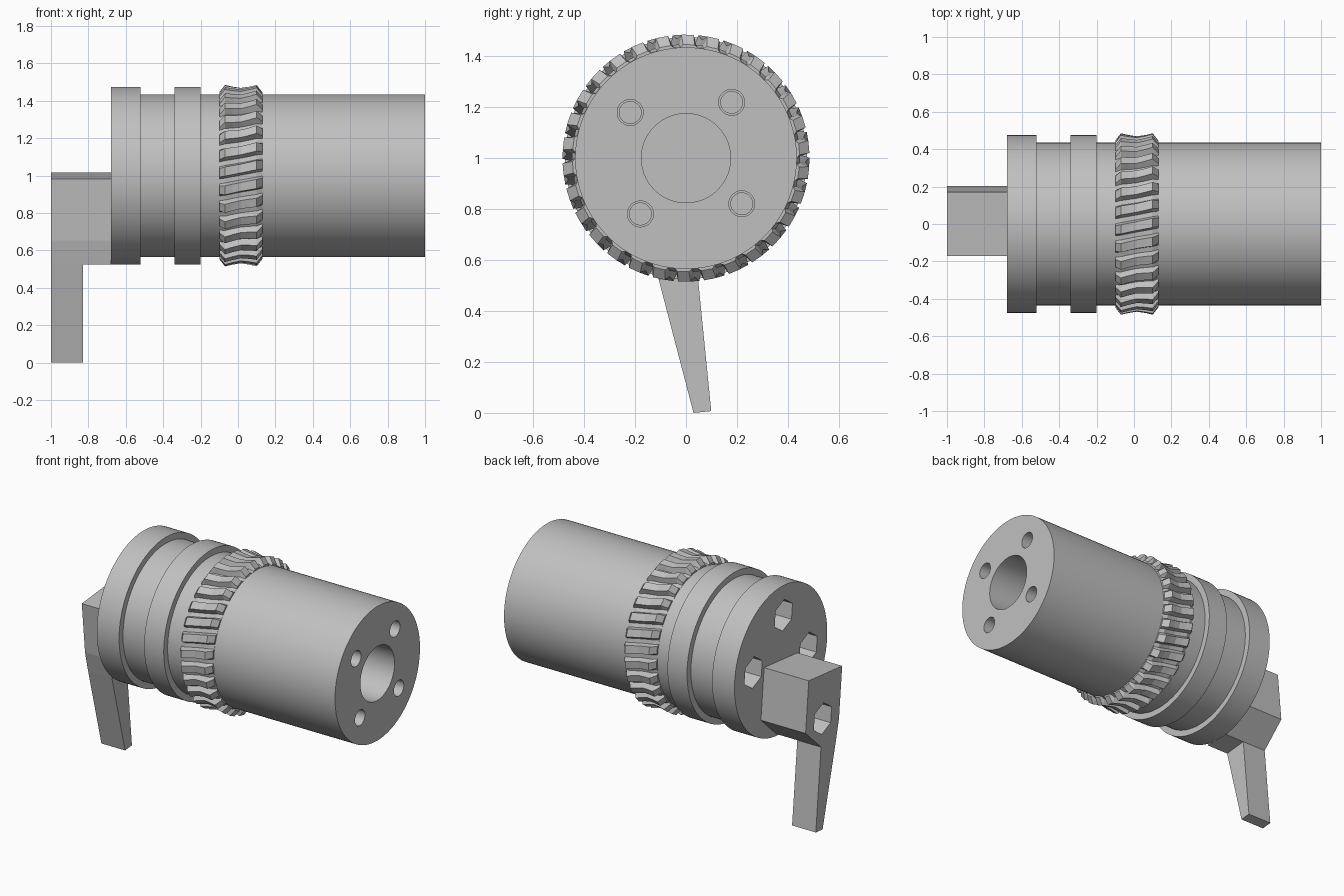
import bpy
import bmesh
from math import sin, cos, pi, radians

if "Cube" in bpy.data.objects:
    bpy.data.objects.remove(bpy.data.objects["Cube"])

GREY = 0.53
TILT = radians(5.7)      # whole assembly is turned slightly about its axis
AXIS_Z = 1.0
SEGMENTS = 96

metal = bpy.data.materials.new("plain grey")
metal.use_nodes = True
metal.diffuse_color = (GREY, GREY, GREY, 1)
metal.node_tree.nodes["Principled BSDF"].inputs["Base Color"].default_value = (GREY, GREY, GREY, 1)


def place(x, u, v):
    """Turned cross-section coordinates to world space."""
    return (x, u * cos(TILT) - v * sin(TILT), AXIS_Z + u * sin(TILT) + v * cos(TILT))


def finish(bm, name):
    bmesh.ops.recalc_face_normals(bm, faces=bm.faces)
    mesh = bpy.data.meshes.new(name)
    bm.to_mesh(mesh)
    bm.free()
    mesh.materials.append(metal)
    ob = bpy.data.objects.new(name, mesh)
    bpy.context.collection.objects.link(ob)
    return ob


def loft(name, rings, closed=False):
    """Skin matching rings of points; cap both ends unless the rings loop."""
    bm = bmesh.new()
    loops = [[bm.verts.new(p) for p in ring] for ring in rings]
    pairs = list(zip(loops, loops[1:]))
    if closed:
        pairs.append((loops[-1], loops[0]))
    else:
        bm.faces.new(loops[0])
        bm.faces.new(loops[-1])
    for a, b in pairs:
        for i in range(len(a)):
            j = (i + 1) % len(a)
            bm.faces.new((a[i], a[j], b[j], b[i]))
    return finish(bm, name)


def prism(name, outline, x0, x1):
    return loft(name, [[place(x, u, v) for u, v in outline] for x in (x0, x1)])


def circle(x, r, sides, u=0, v=0):
    """Ring with a corner pointing along +v."""
    return [place(x, u + r * sin(2 * pi * i / sides), v + r * cos(2 * pi * i / sides))
            for i in range(sides)]


def carve(ob, cutters):
    for c in cutters:
        c.hide_render = True
        mod = ob.modifiers.new("cut", "BOOLEAN")
        mod.operation = "DIFFERENCE"
        mod.solver = "EXACT"
        mod.object = c
    graph = bpy.context.evaluated_depsgraph_get()
    mesh = bpy.data.meshes.new_from_object(ob.evaluated_get(graph))
    ob.modifiers.clear()
    ob.data = mesh
    for c in cutters:
        bpy.data.objects.remove(c)


def smooth(ob):
    bpy.ops.object.select_all(action="DESELECT")
    ob.select_set(True)
    bpy.context.view_layer.objects.active = ob
    bpy.ops.object.shade_smooth_by_angle(angle=radians(25))


# Drum with two collars, and a deep bore from the +x end
DRUM, COLLAR, BORE = 0.435, 0.475, 0.175
profile = [(-0.68, COLLAR), (-0.52, COLLAR), (-0.52, DRUM), (-0.34, DRUM),
           (-0.34, COLLAR), (-0.2, COLLAR), (-0.2, DRUM), (1, DRUM),
           (1, BORE), (-0.3, BORE)]
drum = loft("drum", [circle(x, r, SEGMENTS) for x, r in profile])

# Round bolt holes at the open end, hexagonal nut pockets at the handle end
BOLT = 0.283
cutters = []
for k in range(4):
    a = k * pi / 2
    u, v = BOLT * cos(a + pi / 4), BOLT * sin(a + pi / 4)
    cutters.append(loft("bolt_hole_cutter", [
        circle(1.1, 0.051, 32, u, v), circle(0.75, 0.051, 32, u, v),
        circle(0.75, 0.043, 32, u, v), circle(0.3, 0.043, 32, u, v)]))
    if k < 3:
        u, v = BOLT * cos(a), BOLT * sin(a)
        cutters.append(loft("nut_pocket_cutter",
                            [circle(x, 0.1, 6, u, v) for x in (-0.8, -0.45)]))
carve(drum, cutters)
smooth(drum)

# Throated gear ring with slanted teeth
TEETH = 30
PITCH = 2 * pi / TEETH
# x, tip radius, root radius
stations = [(-0.1, 0.446, 0.436), (-0.07, 0.485, 0.447), (-0.03, 0.476, 0.441),
            (0.015, 0.469, 0.437), (0.06, 0.476, 0.441), (0.1, 0.485, 0.447),
            (0.13, 0.446, 0.436)]
# fraction of the pitch, on the tip or not
tooth = [(0, False), (0.28, False), (0.4, True), (0.88, True)]


def gear_ring(x, tip, root):
    ring = []
    for k in range(TEETH):
        for part, high in tooth:
            a = (k + part) * PITCH - radians(24) * x
            r = tip if high else root
            ring.append((x, r * cos(a), AXIS_Z + r * sin(a)))
    return ring


inner = [[(x, 0.42 * p[1] / DRUM, AXIS_Z + 0.42 * (p[2] - AXIS_Z) / DRUM)
          for p in gear_ring(x, DRUM, DRUM)] for x in (0.13, -0.1)]
loft("gear_ring", [gear_ring(*s) for s in stations] + inner, closed=True)

# Handle block with its own nut pocket
NECK = -0.463
block = prism("handle_block", [(-0.172, 0), (0.172, 0), (0.172, -0.33),
                               (0, NECK), (-0.154, NECK), (-0.172, -0.33)], -1, -0.68)
carve(block, [loft("nut_pocket_cutter",
                   [circle(x, 0.1, 6, 0, -BOLT) for x in (-1.1, -0.75)])])

# Tapered lever hanging from the block
prism("handle_lever", [(-0.154, NECK), (0, NECK), (0, -0.998), (-0.07, -0.998)], -1, -0.83)
